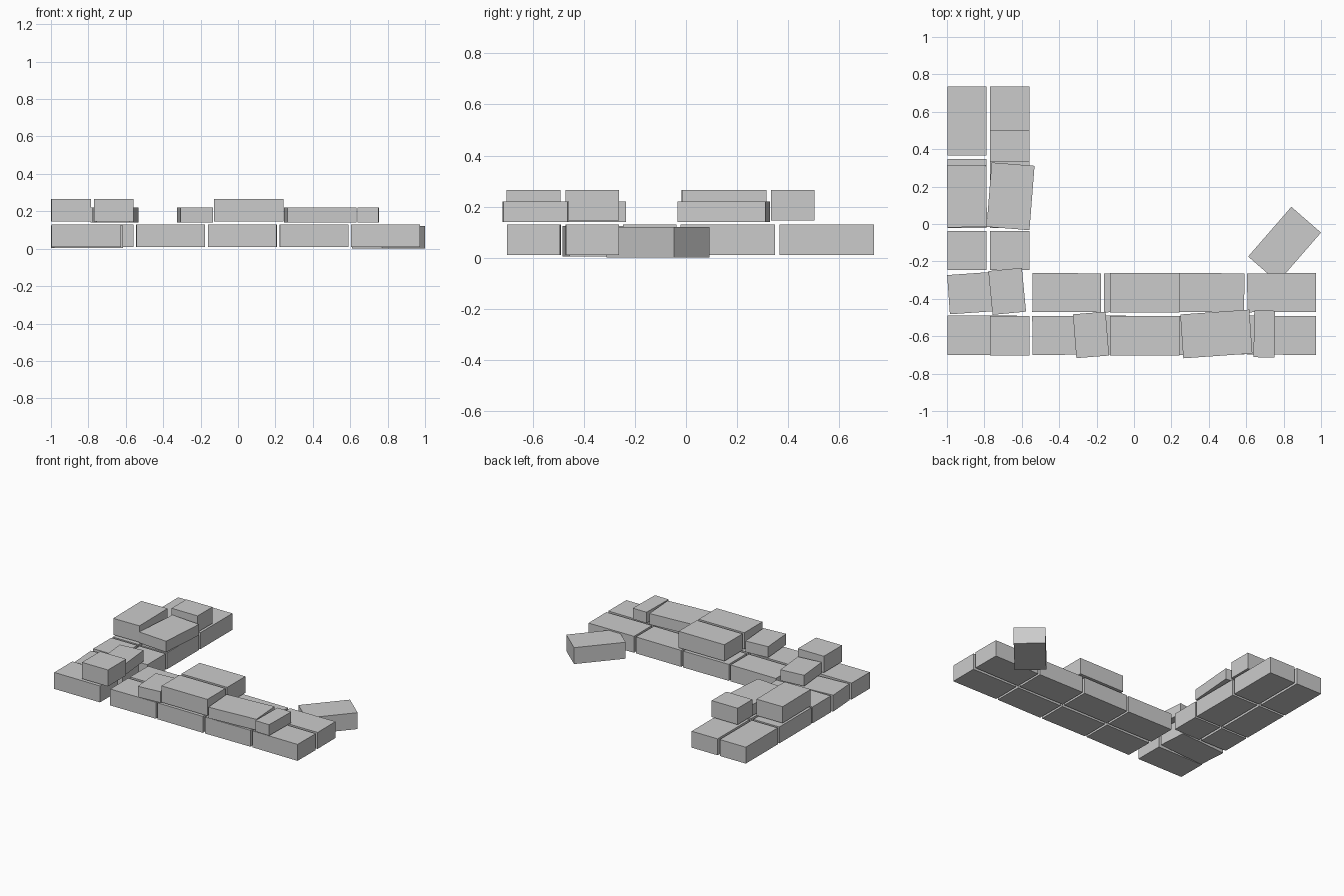
import bpy
import math

if "Cube" in bpy.data.objects:
    bpy.data.objects.remove(bpy.data.objects["Cube"], do_unlink=True)

# One plain stone colour
stone = bpy.data.materials.new("grey stone")
stone.use_nodes = True
GREY = (0.6, 0.6, 0.6, 1)
stone.diffuse_color = GREY
stone.node_tree.nodes["Principled BSDF"].inputs["Base Color"].default_value = GREY

LONG, WIDE, TALL, LOW = 0.37, 0.21, 0.12, 0.08
BASE_Z, UPPER_Z = 0.01, 0.145


def brick(name, x, y, z, length, width, height, turn=0):
    """Block centred on x, y with its underside at z, turned in degrees."""
    bpy.ops.mesh.primitive_cube_add(size=1, location=(x, y, z + height / 2),
                                    rotation=(0, 0, math.radians(turn)))
    block = bpy.context.object
    block.name = name
    block.scale = (length, width, height)
    bpy.ops.object.transform_apply(location=False, rotation=False, scale=True)
    block.data.materials.append(stone)
    return block


# Foundation of the long wall: two rows of four
for row, y, turn in (("front", -0.595, 0.4), ("back", -0.367, -0.3)):
    for i in range(4):
        brick(f"{row}_base_brick_{i + 1}", -0.36 + i * 0.383, y, BASE_Z,
              LONG - 0.003, WIDE - 0.002, TALL, turn * (-1) ** i)

# Foundation of the short wall: two columns, each with two long and one half brick
for side, x in (("right", -0.893), ("left", -0.665)):
    for i, y in enumerate((0.55, 0.163)):
        brick(f"{side}_base_brick_{i + 1}", x, y, BASE_Z, WIDE, LONG, TALL)
    brick(f"{side}_base_half_brick", x, -0.142, BASE_Z, WIDE, WIDE, TALL)

# Corner where the walls meet
brick("corner_front_brick", -0.811, -0.595, BASE_Z, LONG, WIDE, TALL)
brick("corner_back_brick", -0.807, -0.365, BASE_Z - 0.005, LONG, WIDE, TALL, 4)

# Upper course, neatly laid full-height bricks
brick("corner_upper_half_brick", -0.665, -0.597, UPPER_Z, WIDE, WIDE, TALL)
brick("front_upper_brick", 0.058, -0.597, UPPER_Z, LONG, WIDE, TALL)
brick("back_upper_brick", 0.058, -0.367, UPPER_Z, LONG, WIDE, TALL)
brick("right_upper_brick", -0.893, 0.148, UPPER_Z, WIDE, 0.33, TALL, 0.7)
brick("left_upper_half_brick", -0.665, 0.418, UPPER_Z, WIDE, 0.17, TALL)

# Upper course, thin bricks set slightly askew
LOW_Z = UPPER_Z - 0.005
brick("thin_corner_brick", -0.678, -0.36, LOW_Z, 0.18, 0.235, LOW, 5.5)
brick("thin_front_brick_1", -0.23, -0.593, LOW_Z, 0.175, 0.235, LOW, 4.5)
brick("thin_front_brick_2", 0.44, -0.588, LOW_Z, LONG, 0.235, LOW, 4)
brick("thin_front_brick_3", 0.697, -0.588, LOW_Z, 0.112, 0.25, LOW, -1)
brick("thin_left_brick", -0.66, 0.148, LOW_Z, 0.23, 0.345, LOW, -4.5)

# Loose fallen brick
brick("loose_brick", 0.805, -0.11, 0, 0.352, WIDE, TALL, 49)
